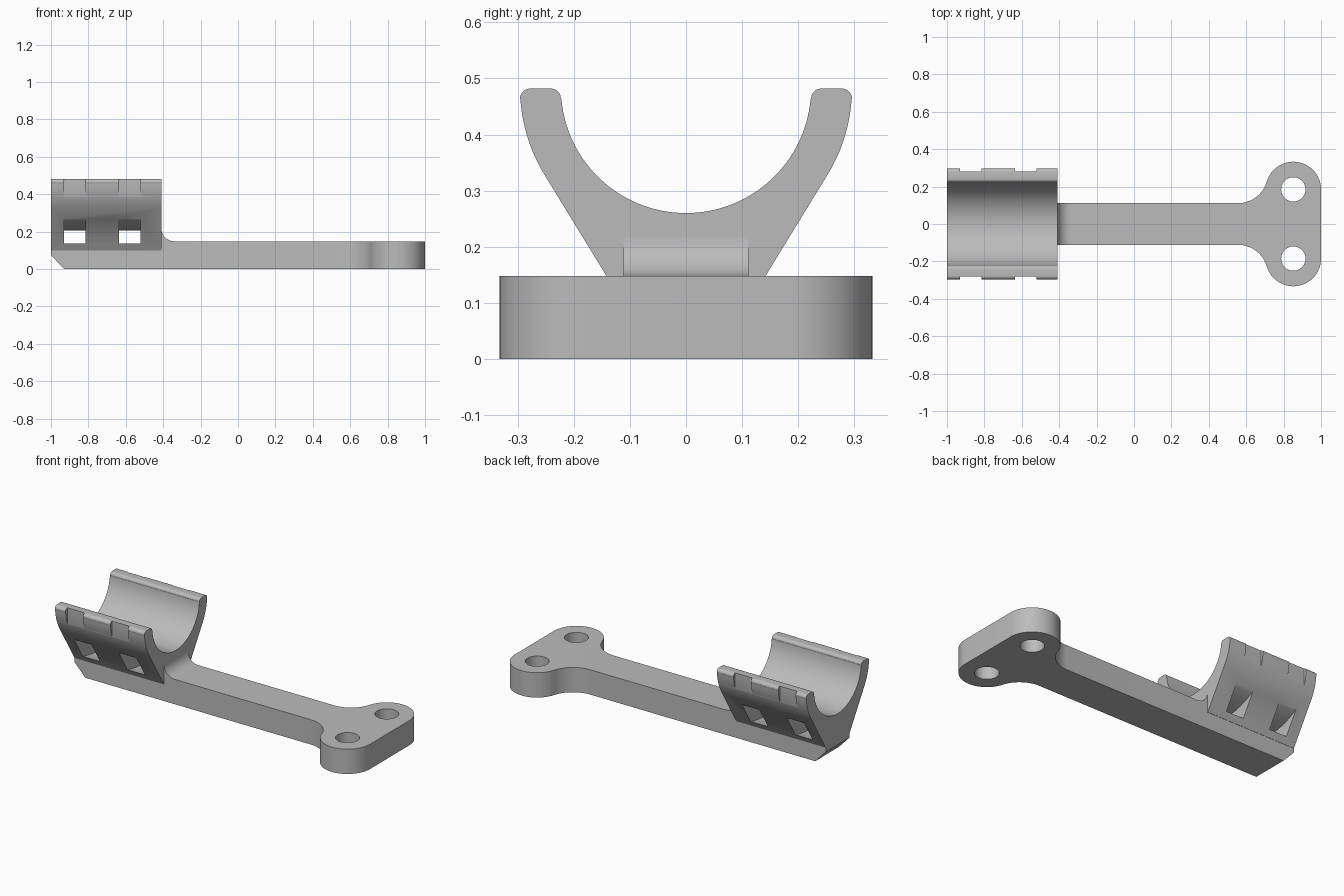
import bpy, bmesh
from math import radians, degrees, sin, cos, atan2, hypot
from mathutils import Vector

cube = bpy.data.objects.get("Cube")
if cube:
    bpy.data.objects.remove(cube)

grey = bpy.data.materials.new("plain grey")
grey.use_nodes = True
COLOUR = (0.5, 0.5, 0.5, 1)
grey.diffuse_color = COLOUR
grey.node_tree.nodes["Principled BSDF"].inputs["Base Color"].default_value = COLOUR


def arc(cx, cy, r, a0, a1, n):
    angles = [radians(a0 + (a1 - a0) * i / n) for i in range(n + 1)]
    return [(cx + r * cos(a), cy + r * sin(a)) for a in angles]


def mirrored(points):
    """Close a half outline by mirroring it in its second coordinate."""
    return points + [(a, -b) for a, b in reversed(points)]


def prism(name, outline, axis, lo, hi):
    """Extrude a 2D outline along x (y,z), y (x,z) or z (x,y)."""
    place = {"x": lambda a, b, t: (t, a, b),
             "y": lambda a, b, t: (a, t, b),
             "z": lambda a, b, t: (a, b, t)}[axis]
    bm = bmesh.new()
    face = bm.faces.new([bm.verts.new(place(a, b, lo)) for a, b in outline])
    moved = bmesh.ops.extrude_face_region(bm, geom=[face])["geom"]
    bmesh.ops.translate(bm, vec=Vector(place(0, 0, hi - lo)),
                        verts=[v for v in moved if isinstance(v, bmesh.types.BMVert)])
    bmesh.ops.recalc_face_normals(bm, faces=bm.faces)
    mesh = bpy.data.meshes.new(name)
    bm.to_mesh(mesh)
    bm.free()
    mesh.materials.append(grey)
    obj = bpy.data.objects.new(name, mesh)
    bpy.context.collection.objects.link(obj)
    return obj


def combine(target, tool, operation):
    mod = target.modifiers.new(operation, "BOOLEAN")
    mod.operation, mod.solver, mod.object = operation, "EXACT", tool
    bpy.context.view_layer.objects.active = target
    bpy.ops.object.modifier_apply(modifier=mod.name)
    bpy.data.objects.remove(tool)


# Arm plan: straight bar flaring through fillets into two round lobes
half, lobe_x, lobe_y, lobe_r = 0.111, 0.852, 0.185, 0.148
fil_x = 0.555
dx, dy = lobe_x - fil_x, lobe_y - half
fil_r = (dx * dx + dy * dy - lobe_r ** 2) / (2 * (lobe_r + dy))
turn = degrees(atan2(dy - fil_r, dx))
plan = [(-1, half)] + arc(fil_x, half + fil_r, fil_r, -90, turn, 16)
plan += arc(lobe_x, lobe_y, lobe_r, turn + 180, 0, 32)[1:]
bracket = prism("clamp_bracket", mirrored(plan), "z", -0.1, 0.4)

# Arm side profile: chamfered end, flat top, fillet rising to the cradle
top, end = 0.148, -0.41
side = [(-0.93, 0), (1.1, 0), (1.1, top)]
side += arc(end + 0.07, top + 0.07, 0.07, 270, 180, 12)
side += [(end - 0.04, top + 0.07), (end - 0.04, top), (-1.07, top)]
combine(bracket, prism("side_profile", side, "y", -0.6, 0.6), "INTERSECT")

# Cradle: open half ring with straight flanks and rounded lips
zc, outer, inner, lip, rim = 0.483, 0.296, 0.223, 0.018, 0.482
lean = radians(31.5)
ty, tz = outer * cos(lean), zc - outer * sin(lean)
right = [(ty - (tz - 0.1) * sin(lean) / cos(lean), 0.1)]
right += arc(0, zc, outer, -31.5, -4, 14)
right += arc(outer - lip, rim - lip, lip, 0, 90, 6)
right += arc(inner + lip, rim - lip, lip, 90, 180, 6)
right += arc(0, zc, inner, -5, -90, 32)
section = right + [(-y, z) for y, z in reversed(right[:-1])]
combine(bracket, prism("cradle", section, "x", -1, end), "UNION")

# Strap slots: curved channel under the bore and flats on the lips
channel = arc(0, 0.605, 0.4, -145, -35, 40) + arc(0, 0.605, 0.488, -35, -145, 40)
for x0 in (-0.93, -0.635):
    x1 = x0 + 0.115
    combine(bracket, prism("strap_channel", channel, "x", x0, x1), "DIFFERENCE")
    for s in (1, -1):
        flat = [(s * 0.28, 0.36), (s * 0.4, 0.36), (s * 0.4, 0.6), (s * 0.28, 0.6)]
        combine(bracket, prism("lip_flat", flat, "x", x0, x1), "DIFFERENCE")

# Bolt holes through the lobes
for s in (1, -1):
    hole = arc(lobe_x, s * lobe_y, 0.065, 0, 348.75, 31)
    combine(bracket, prism("bolt_hole", hole, "z", -0.1, 0.3), "DIFFERENCE")

# Smooth the curves, keep the edges crisp
bpy.ops.object.select_all(action="DESELECT")
bracket.select_set(True)
bpy.context.view_layer.objects.active = bracket
bpy.ops.object.shade_smooth_by_angle(angle=radians(30))
